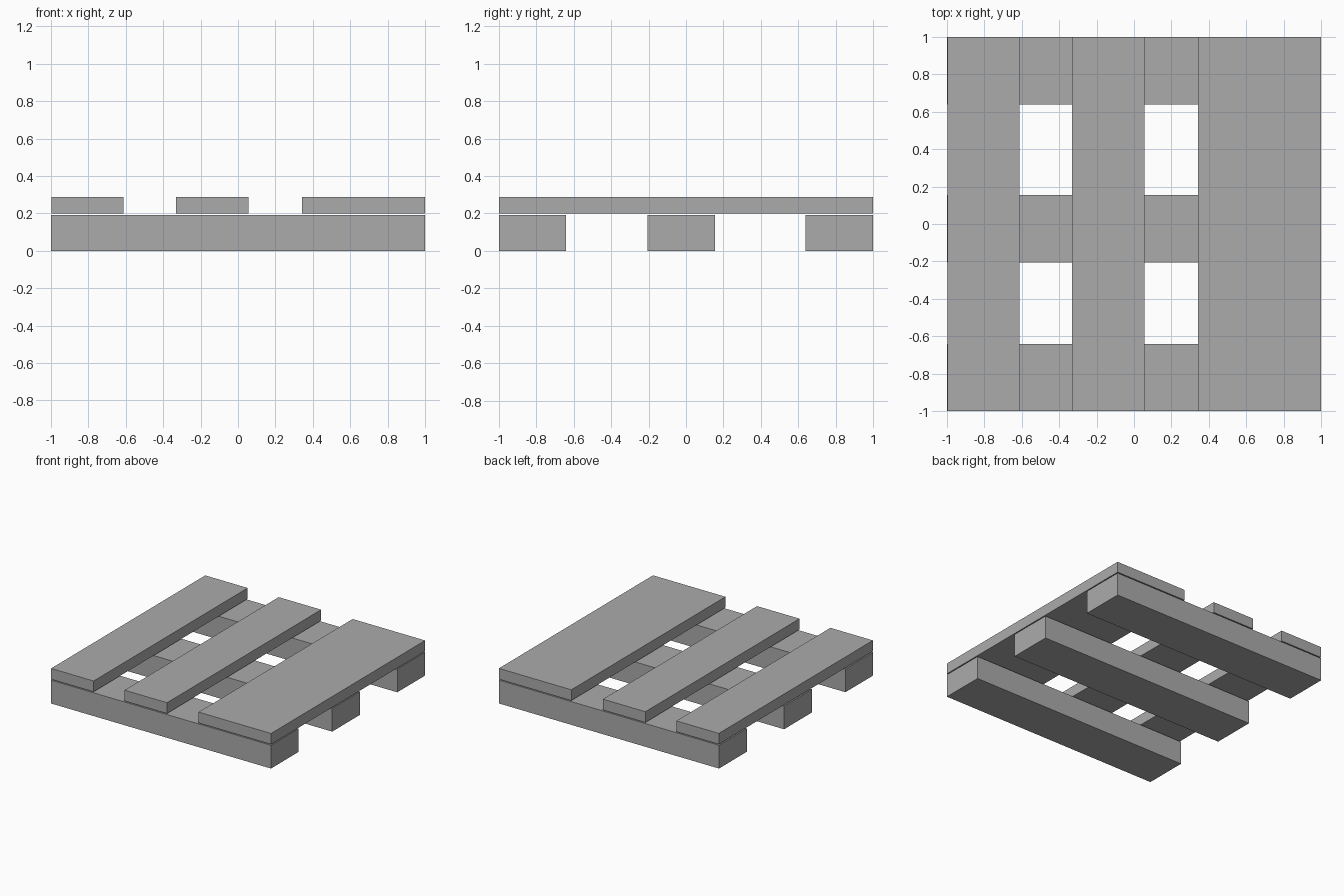
import bpy

if "Cube" in bpy.data.objects:
    bpy.data.objects.remove(bpy.data.objects["Cube"])

# Dark grey finish shared by every board
grey = bpy.data.materials.new("dark_grey")
grey.diffuse_color = (0.41, 0.41, 0.41, 1)
grey.use_nodes = True
grey.node_tree.nodes["Principled BSDF"].inputs["Base Color"].default_value = grey.diffuse_color


def box(name, x, y, z):
    """Box spanning the given (min, max) ranges."""
    spans = (x, y, z)
    bpy.ops.mesh.primitive_cube_add(size=1, location=[(a + b) / 2 for a, b in spans])
    ob = bpy.context.object
    ob.name = name
    ob.scale = [b - a for a, b in spans]
    bpy.ops.object.transform_apply(location=False, rotation=False, scale=True)
    ob.data.materials.append(grey)
    return ob


# Three thick runners along x
for name, y0, y1 in (("front_runner", -1, -0.641),
                     ("middle_runner", -0.206, 0.155),
                     ("back_runner", 0.639, 1)):
    box(name, (-1, 1), (y0, y1), (0, 0.191))

# Deck boards along y, a hair above the runners; the last two butt together
for name, x0, x1 in (("left_deck_board", -0.998, -0.612),
                     ("middle_deck_board", -0.331, 0.055),
                     ("right_deck_board", 0.342, 0.728),
                     ("right_edge_board", 0.728, 1)):
    box(name, (x0, x1), (-1, 1), (0.199, 0.288))
